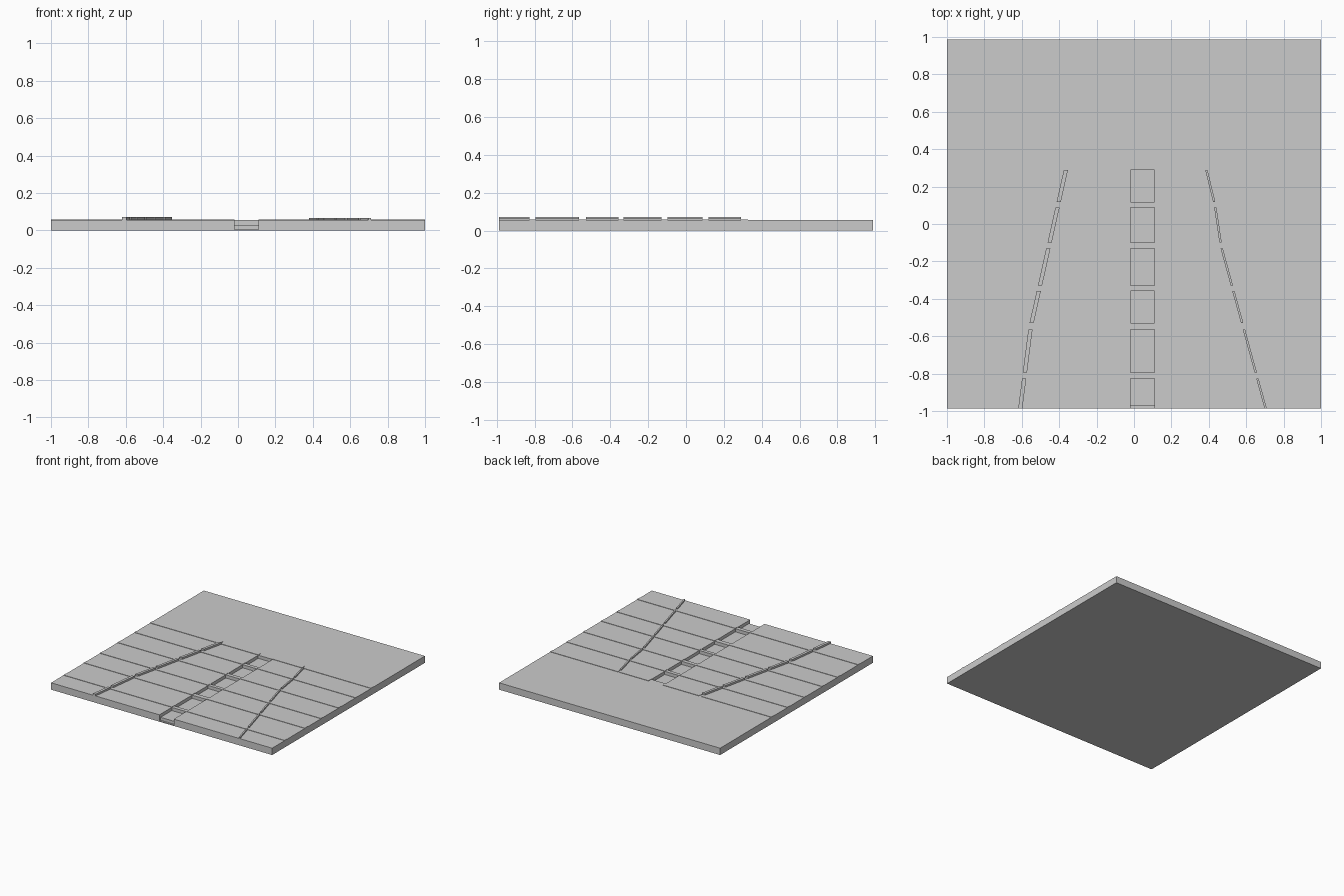
import bpy, bmesh

if "Cube" in bpy.data.objects:
    bpy.data.objects.remove(bpy.data.objects["Cube"])

HY = 0.987          # half depth of the slab
TOP = 0.056         # slab surface
CH = (-0.02, 0.11)  # central channel in x
# cross bands (y from, y to), front to back
BANDS = [(-0.827, -0.795), (-0.565, -0.528), (-0.357, -0.329),
         (-0.13, -0.098), (0.088, 0.118), (0.29, 0.327)]
# tile rows between the bands
ROWS = list(zip([-HY] + [b[1] for b in BANDS[:-1]], [b[0] for b in BANDS]))
# diagonal rails: centre line as (y, x)
LEFT = [(-HY, -0.608), (-0.55, -0.552), (0.33, -0.355)]
RIGHT = [(-HY, 0.704), (-0.12, 0.466), (0.1, 0.433), (0.33, 0.377)]


def prism(bm, outline, z0, z1):
    """Extrude a counter-clockwise xy outline between two heights."""
    lo = [bm.verts.new((x, y, z0)) for x, y in outline]
    hi = [bm.verts.new((x, y, z1)) for x, y in outline]
    bm.faces.new(lo[::-1])
    bm.faces.new(hi)
    n = len(lo)
    for i in range(n):
        j = (i + 1) % n
        bm.faces.new((lo[i], lo[j], hi[j], hi[i]))


def box(bm, x0, x1, y0, y1, z0, z1):
    prism(bm, [(x0, y0), (x1, y0), (x1, y1), (x0, y1)], z0, z1)


def finish(name, bm):
    me = bpy.data.meshes.new(name)
    bm.to_mesh(me)
    bm.free()
    ob = bpy.data.objects.new(name, me)
    bpy.context.collection.objects.link(ob)
    return ob


def x_at(path, y):
    for (ya, xa), (yb, xb) in zip(path, path[1:]):
        if y <= yb:
            break
    return xa + (xb - xa) * (y - ya) / (yb - ya)


# Slab
bm = bmesh.new()
box(bm, -1, 1, -HY, HY, 0, TOP)
slab = finish("slab", bm)

# Channel pits, with a lower lip at the front edge
bm = bmesh.new()
for i, (y0, y1) in enumerate(ROWS):
    box(bm, *CH, -0.972 if i == 0 else y0, y1, 0.03, 0.2)
pits = finish("channel_cutter", bm)
bm = bmesh.new()
box(bm, *CH, -1.1, -0.972, 0.006, 0.2)
lip = finish("front_lip_cutter", bm)
for cutter in (pits, lip):
    cutter.hide_render = True
    cutter.hide_viewport = True
    mod = slab.modifiers.new("cut", 'BOOLEAN')
    mod.operation = 'DIFFERENCE'
    mod.solver = 'EXACT'
    mod.object = cutter

# Diagonal rails, broken at each cross band
for name, path, half, height in (("left_rail", LEFT, 0.011, 0.071),
                                 ("right_rail", RIGHT, 0.006, 0.067)):
    bm = bmesh.new()
    for y0, y1 in ROWS:
        ys = [y0] + [y for y, _ in path if y0 < y < y1] + [y1]
        outline = [(x_at(path, y) + half, y) for y in ys]
        outline += [(x_at(path, y) - half, y) for y in reversed(ys)]
        prism(bm, outline, TOP - 0.004, height)
    finish(name, bm)

# Thin cross bands, broken at the rails and the channel
bm = bmesh.new()
for y0, y1 in BANDS:
    ends = [(-1, -1)]
    for path, half in ((LEFT, 0.011), (None, 0), (RIGHT, 0.006)):
        if path:
            ends.append(tuple((x_at(path, y0) + s * half,
                               x_at(path, y1) + s * half) for s in (-1, 1)))
        else:
            ends.append(CH)
    l, r = ends[1], ends[3]
    spans = [((-1, -1), l[0]), (l[1], (CH[0],) * 2),
             ((CH[1],) * 2, r[0]), (r[1], (1, 1))]
    for a, b in spans:
        prism(bm, [(a[0], y0), (b[0], y0), (b[1], y1), (a[1], y1)],
              TOP - 0.004, TOP + 0.003)
finish("cross_bands", bm)
